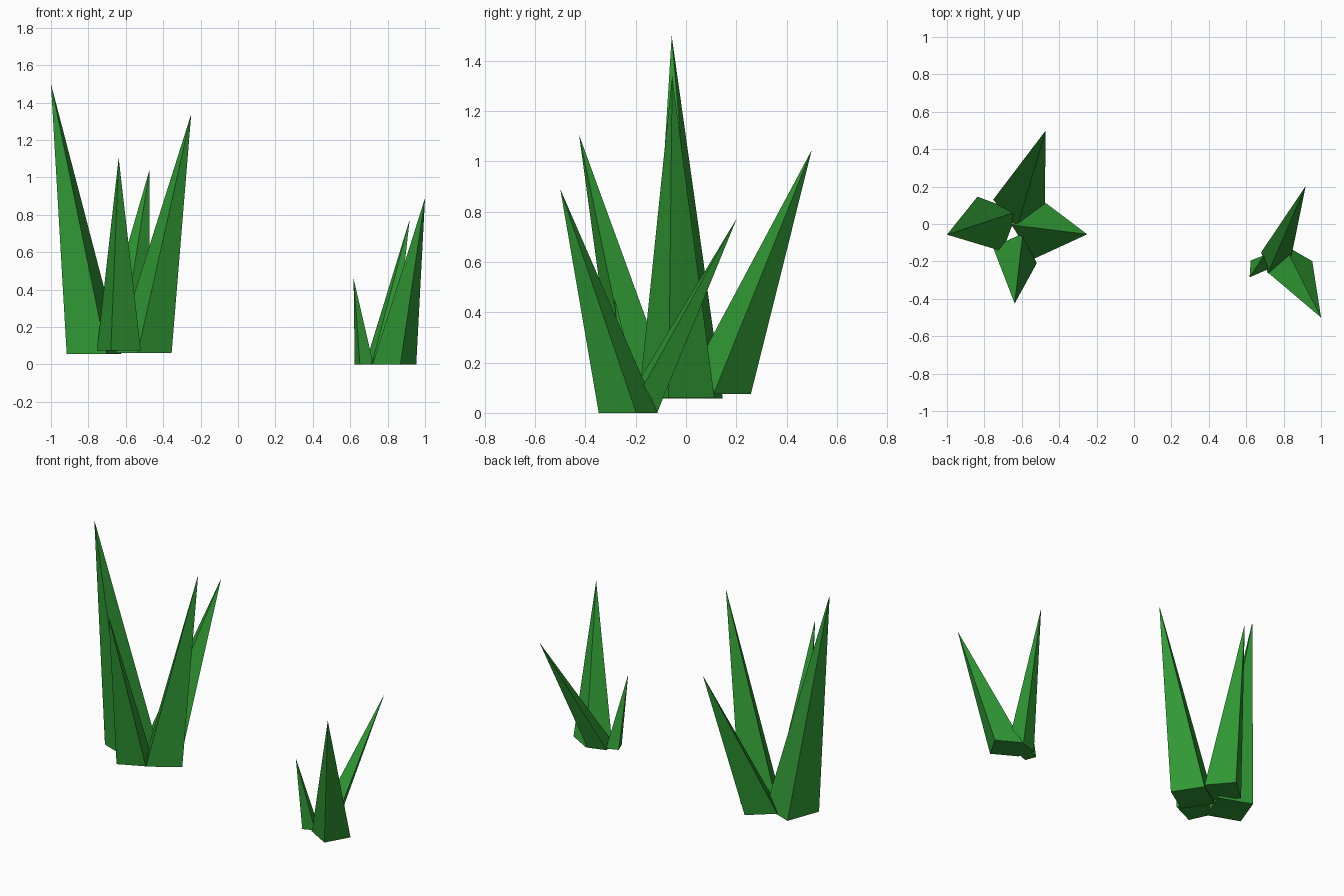
import bpy, bmesh
from mathutils import Vector

if "Cube" in bpy.data.objects:
    bpy.data.objects.remove(bpy.data.objects["Cube"])

green = bpy.data.materials.new("grass_green")
green.diffuse_color = (0.03, 0.32, 0.035, 1)
green.use_nodes = True
green.node_tree.nodes["Principled BSDF"].inputs["Base Color"].default_value = green.diffuse_color


def blade(name, centre, corner, tip):
    """Square-based leaning spike: base centre, half-diagonal to one corner, tip."""
    c, (dx, dy) = Vector(centre), corner
    bm = bmesh.new()
    base = [bm.verts.new(c + Vector((x, y, 0)))
            for x, y in ((dx, dy), (-dy, dx), (-dx, -dy), (dy, -dx))]
    top = bm.verts.new(tip)
    bm.faces.new(base[::-1])
    for i in range(4):
        bm.faces.new((base[i], base[(i + 1) % 4], top))
    bmesh.ops.recalc_face_normals(bm, faces=bm.faces)
    mesh = bpy.data.meshes.new(name)
    bm.to_mesh(mesh)
    bm.free()
    mesh.materials.append(green)
    bpy.context.collection.objects.link(bpy.data.objects.new(name, mesh))


# Large tuft: four blades
blade("large_blade_left", (-0.77, 0.0, 0.057), (0.067, -0.146), (-1.0, -0.057, 1.5))
blade("large_blade_right", (-0.505, -0.037, 0.06), (0.032, 0.15), (-0.25, -0.055, 1.34))
blade("large_blade_front", (-0.637, -0.167, 0.075), (0.117, -0.043), (-0.638, -0.425, 1.105))
blade("large_blade_back", (-0.615, 0.12, 0.075), (0.138, -0.01), (-0.472, 0.5, 1.045))

# Small tuft: three blades
blade("small_blade_front", (0.836, -0.23, 0), (0.117, 0.032), (1.0, -0.5, 0.89))
blade("small_blade_back", (0.755, -0.19, 0), (0.075, -0.039), (0.918, 0.203, 0.775))
blade("small_blade_left", (0.674, -0.217, 0), (0.05, -0.022), (0.618, -0.285, 0.46))
